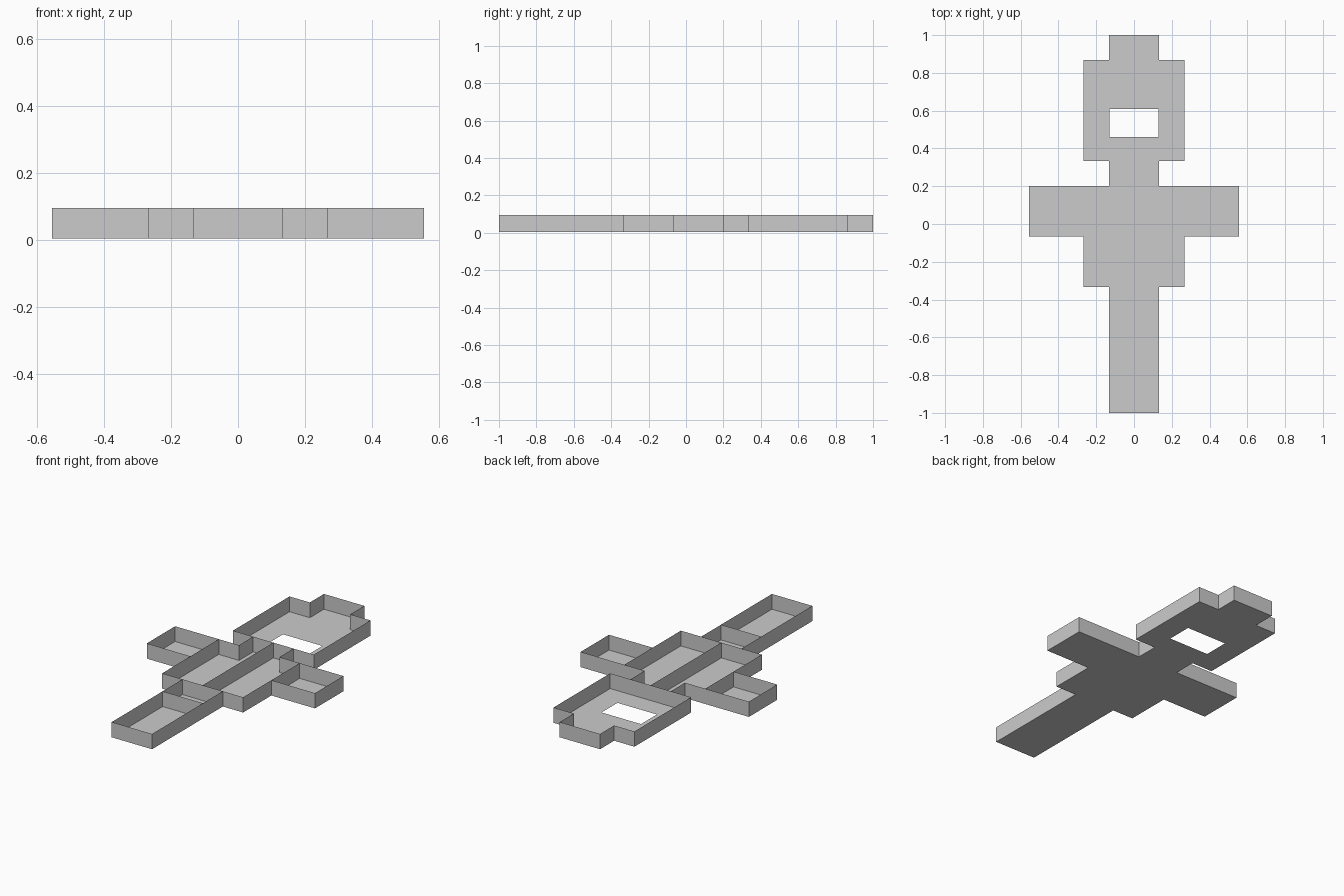
import bpy, bmesh

if "Cube" in bpy.data.objects:
    bpy.data.objects.remove(bpy.data.objects["Cube"])

FLOOR, TOP = 0.004, 0.095


def make_object(name, bm):
    bmesh.ops.remove_doubles(bm, verts=bm.verts, dist=1e-4)
    bmesh.ops.recalc_face_normals(bm, faces=bm.faces)
    mesh = bpy.data.meshes.new(name)
    bm.to_mesh(mesh)
    bm.free()
    obj = bpy.data.objects.new(name, mesh)
    bpy.context.collection.objects.link(obj)
    return obj


def walls(name, paths):
    """Raise thin upright sheets along plan-view paths."""
    bm = bmesh.new()
    for path in paths:
        for (x0, y0), (x1, y1) in zip(path, path[1:]):
            corners = [(x0, y0, FLOOR), (x1, y1, FLOOR), (x1, y1, TOP), (x0, y0, TOP)]
            bm.faces.new([bm.verts.new(c) for c in corners])
    return make_object(name, bm)


# Right half of the plan outline, front to back
N, B, A = 0.133, 0.267, 0.555   # narrow, body and wing half-widths
half = [(N, -1), (N, -0.333), (B, -0.333), (B, -0.067), (A, -0.067), (A, 0.2),
        (N, 0.2), (N, 0.333), (B, 0.333), (B, 0.867), (N, 0.867), (N, 1)]
outline = half + [(-x, y) for x, y in reversed(half)]

# Outer walls
walls("outer_walls", [outline + outline[:1]])

# Partitions between the rooms
walls("partition_walls", [
    [(0, -0.333), (0, 0.333)],
    [(-N, -0.52), (N, -0.52)],
    [(-N, -0.333), (N, -0.333)],
    [(-N, 0.333), (N, 0.333)],
    [(-B, -0.067), (-B, 0.2)],
    [(B, -0.067), (B, 0.2)],
])

# Floor slabs, leaving a rectangular opening in the back room
bm = bmesh.new()
rooms = [(-N, N, -1, -0.333), (-B, B, -0.333, 0.2), (-A, -B, -0.067, 0.2),
         (B, A, -0.067, 0.2), (-N, N, 0.2, 0.333),
         (-B, B, 0.333, 0.46), (-B, -0.13, 0.46, 0.61), (0.13, B, 0.46, 0.61),
         (-B, B, 0.61, 0.867), (-N, N, 0.867, 1)]
for x0, x1, y0, y1 in rooms:
    bm.faces.new([bm.verts.new((x, y, FLOOR))
                  for x, y in ((x0, y0), (x1, y0), (x1, y1), (x0, y1))])
make_object("floor", bm)
